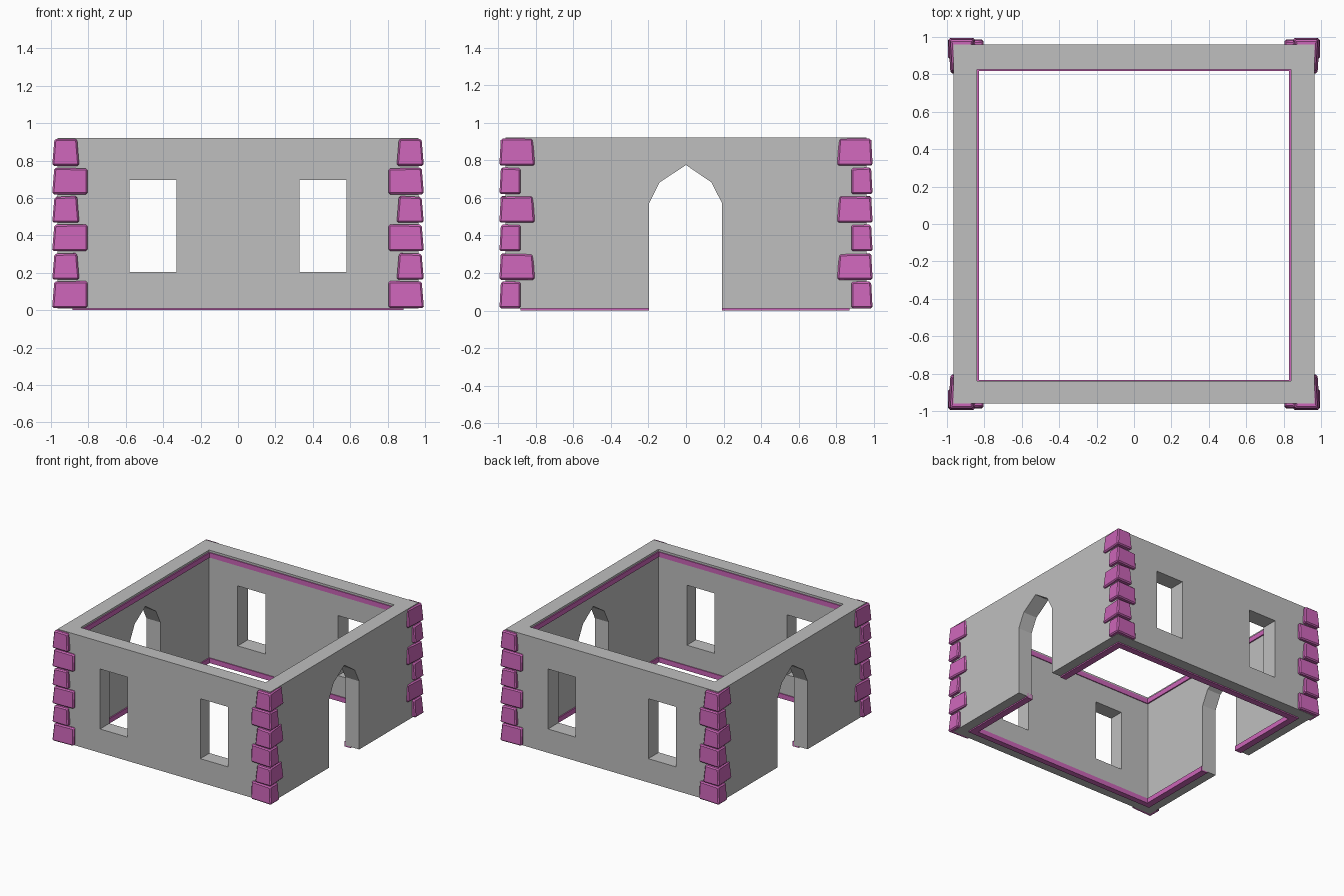
import bpy
import bmesh
import random

random.seed(4)
scene = bpy.context.scene
if "Cube" in bpy.data.objects:
    bpy.data.objects.remove(bpy.data.objects["Cube"], do_unlink=True)


def material(name, rgb):
    mat = bpy.data.materials.new(name)
    mat.use_nodes = True
    mat.diffuse_color = (*rgb, 1)
    bsdf = next(n for n in mat.node_tree.nodes if n.type == "BSDF_PRINCIPLED")
    bsdf.inputs["Base Color"].default_value = (*rgb, 1)
    return mat


GREY = material("plaster grey", (0.52, 0.52, 0.52))
PINK = material("trim pink", (0.60, 0.13, 0.48))


def make_object(name, bm, mat):
    bmesh.ops.recalc_face_normals(bm, faces=bm.faces)
    mesh = bpy.data.meshes.new(name)
    bm.to_mesh(mesh)
    bm.free()
    mesh.materials.append(mat)
    obj = bpy.data.objects.new(name, mesh)
    scene.collection.objects.link(obj)
    return obj


def box(name, x, y, z, mat):
    bm = bmesh.new()
    bmesh.ops.create_cube(bm, size=1)
    for v in bm.verts:
        v.co = [r[0] if c < 0 else r[1] for c, r in zip(v.co, (x, y, z))]
    return make_object(name, bm, mat)


def ring(name, outer_x, outer_y, inner_x, inner_y, z, mat):
    """Rectangular frame: four corner posts of vertices bridged into a loop."""
    bm = bmesh.new()
    loops = []
    for (xs, ys), h in (((outer_x, outer_y), z[0]), ((outer_x, outer_y), z[1]),
                        ((inner_x, inner_y), z[1]), ((inner_x, inner_y), z[0])):
        loops.append([bm.verts.new((xs[i], ys[j], h))
                      for i, j in ((0, 0), (1, 0), (1, 1), (0, 1))])
    for a, b in zip(loops, loops[1:] + loops[:1]):
        for k in range(4):
            n = (k + 1) % 4
            bm.faces.new((a[k], a[n], b[n], b[k]))
    return make_object(name, bm, mat)


def cut(obj, cutter):
    mod = obj.modifiers.new("opening", "BOOLEAN")
    mod.operation = "DIFFERENCE"
    mod.solver = "EXACT"
    mod.object = cutter
    bpy.context.view_layer.objects.active = obj
    bpy.ops.object.modifier_apply(modifier=mod.name)


# Walls and the inner trim strips at floor and rim
walls = ring("walls", (-0.965, 0.965), (-0.96, 0.96),
             (-0.84, 0.84), (-0.84, 0.825), (0.01, 0.922), GREY)
trims = [ring(name, (-0.885, 0.885), (-0.88, 0.87),
              (-0.83, 0.83), (-0.833, 0.818), z, PINK)
         for name, z in (("floor_trim", (0, 0.04)), ("rim_trim", (0.865, 0.905)))]

# Windows run through the front and back walls
for side in (-1, 1):
    xs = sorted((side * 0.33, side * 0.58))
    cutter = box("window_cutter", xs, (-1.5, 1.5), (0.205, 0.697), GREY)
    cut(walls, cutter)
    bpy.data.objects.remove(cutter, do_unlink=True)

# Pointed doorways run through both side walls
arch = [(-0.197, -0.2), (-0.197, 0.57), (-0.14, 0.683), (0, 0.775),
        (0.135, 0.683), (0.193, 0.57), (0.193, -0.2)]
bm = bmesh.new()
face = bm.faces.new([bm.verts.new((-1.5, y, z)) for y, z in arch])
side = bmesh.ops.extrude_face_region(bm, geom=[face])["geom"]
bmesh.ops.translate(bm, vec=(3, 0, 0),
                    verts=[g for g in side if isinstance(g, bmesh.types.BMVert)])
door_cutter = make_object("door_cutter", bm, GREY)
cut(walls, door_cutter)
door_cutter.data.materials[0] = PINK
cut(trims[0], door_cutter)
bpy.data.objects.remove(door_cutter, do_unlink=True)

# Corner stones: alternate long and short, slightly uneven, mirrored to each corner
STEP = 0.152
for tier in range(6):
    z0 = 0.012 + tier * STEP
    z1 = z0 + STEP - 0.008
    long_x = tier % 2 == 0
    x0, y0 = (0.805, 0.88) if long_x else (0.86, 0.81)
    shape = bmesh.new()
    bmesh.ops.create_cube(shape, size=1)
    for v in shape.verts:
        ends = [c > 0 for c in v.co]
        x = 0.994 if ends[0] else x0
        y = 0.994 if ends[1] else y0
        # Outer faces lean in toward the top and toward the far end of the arm
        if ends[0]:
            x -= 0.012 * ends[2] + (0 if ends[1] or long_x else 0.012)
        elif not long_x:
            x += 0.012 * ends[2] - 0.012 * ends[1]
        if ends[1]:
            y -= 0.008 * ends[2] + (0.008 if long_x and not ends[0] else 0)
        elif not long_x:
            y -= 0.01 * (not ends[2]) - 0.005
        z = z1 if ends[2] else z0
        if tier < 5 and ends[2]:
            z -= random.uniform(0, 0.008)
        v.co = (x, y, z)
    bmesh.ops.bevel(shape, geom=shape.edges[:], offset=0.009, segments=1,
                    affect="EDGES", profile=0.5)
    for side_x, name_x in ((1, "left"), (-1, "right")):
        for side_y, name_y in ((-1, "front"), (1, "back")):
            copy = shape.copy()
            for v in copy.verts:
                v.co.x *= side_x
                v.co.y *= side_y
            make_object(f"corner_stone_{name_y}_{name_x}_{tier + 1}", copy, PINK)
    shape.free()
